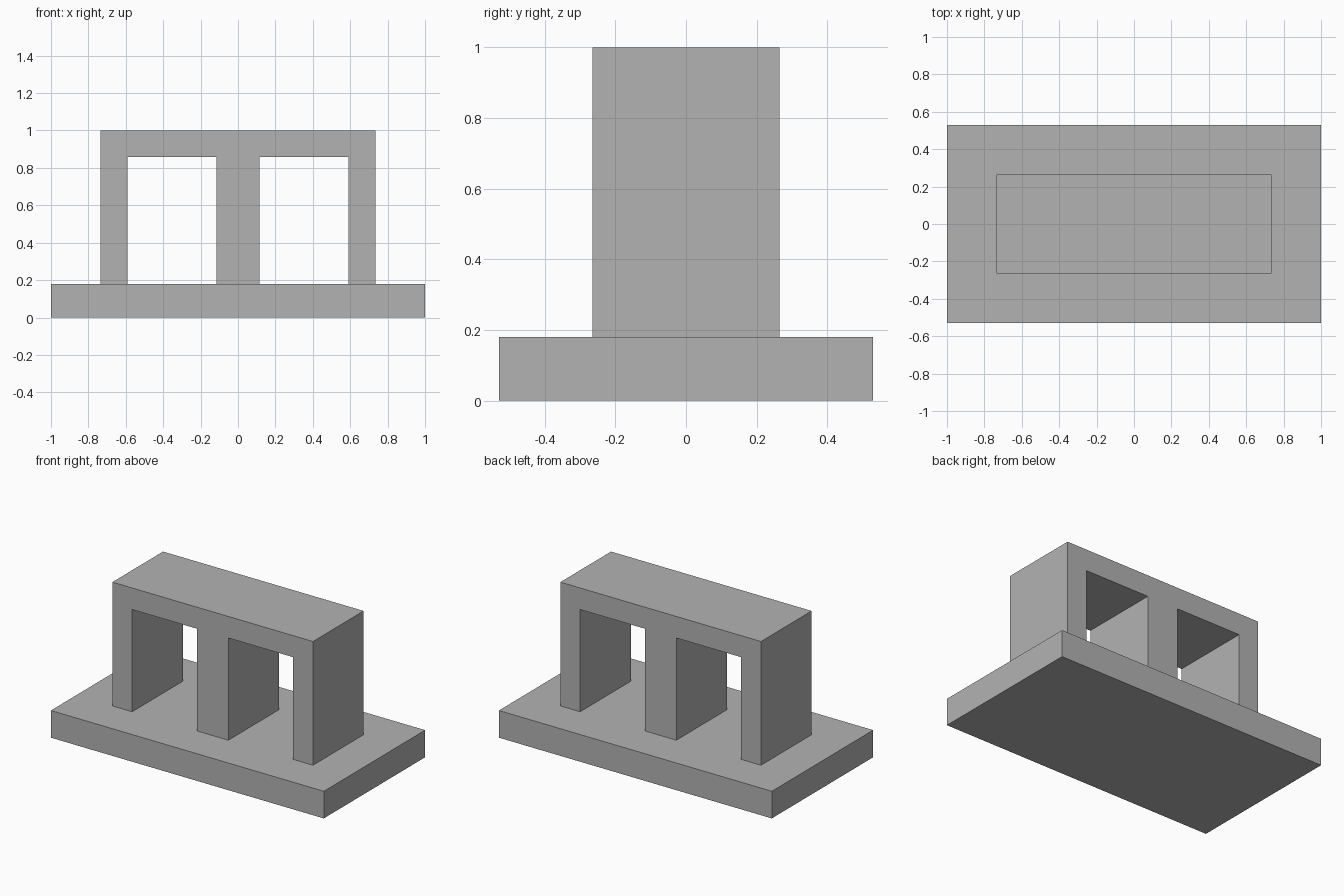
import bpy
import bmesh

cube = bpy.data.objects.get("Cube")
if cube:
    bpy.data.objects.remove(cube, do_unlink=True)

GREY = (0.45, 0.45, 0.45, 1.0)
grey = bpy.data.materials.new("plain grey")
grey.use_nodes = True
grey.diffuse_color = GREY
grey.node_tree.nodes["Principled BSDF"].inputs["Base Color"].default_value = GREY


def extrude_profile(name, profile, half_depth):
    """Extrude an x-z outline along y, centred on y = 0."""
    bm = bmesh.new()
    face = bm.faces.new([bm.verts.new((x, -half_depth, z)) for x, z in profile])
    result = bmesh.ops.extrude_face_region(bm, geom=[face])
    moved = [v for v in result["geom"] if isinstance(v, bmesh.types.BMVert)]
    bmesh.ops.translate(bm, verts=moved, vec=(0, 2 * half_depth, 0))
    bmesh.ops.recalc_face_normals(bm, faces=bm.faces)
    mesh = bpy.data.meshes.new(name)
    bm.to_mesh(mesh)
    bm.free()
    mesh.materials.append(grey)
    obj = bpy.data.objects.new(name, mesh)
    bpy.context.collection.objects.link(obj)
    return obj


# Base slab
BASE_TOP = 0.18
extrude_profile("base_slab", [(-1, 0), (1, 0), (1, BASE_TOP), (-1, BASE_TOP)], 0.53)

# Frame with two openings: right half of the outline, then its mirror image
OUTER, INNER, POST, LINTEL, TOP = 0.735, 0.59, 0.115, 0.857, 1.0
half = [(POST, BASE_TOP), (POST, LINTEL), (INNER, LINTEL),
        (INNER, BASE_TOP), (OUTER, BASE_TOP), (OUTER, TOP)]
extrude_profile("double_frame", half + [(-x, z) for x, z in reversed(half)], 0.265)
